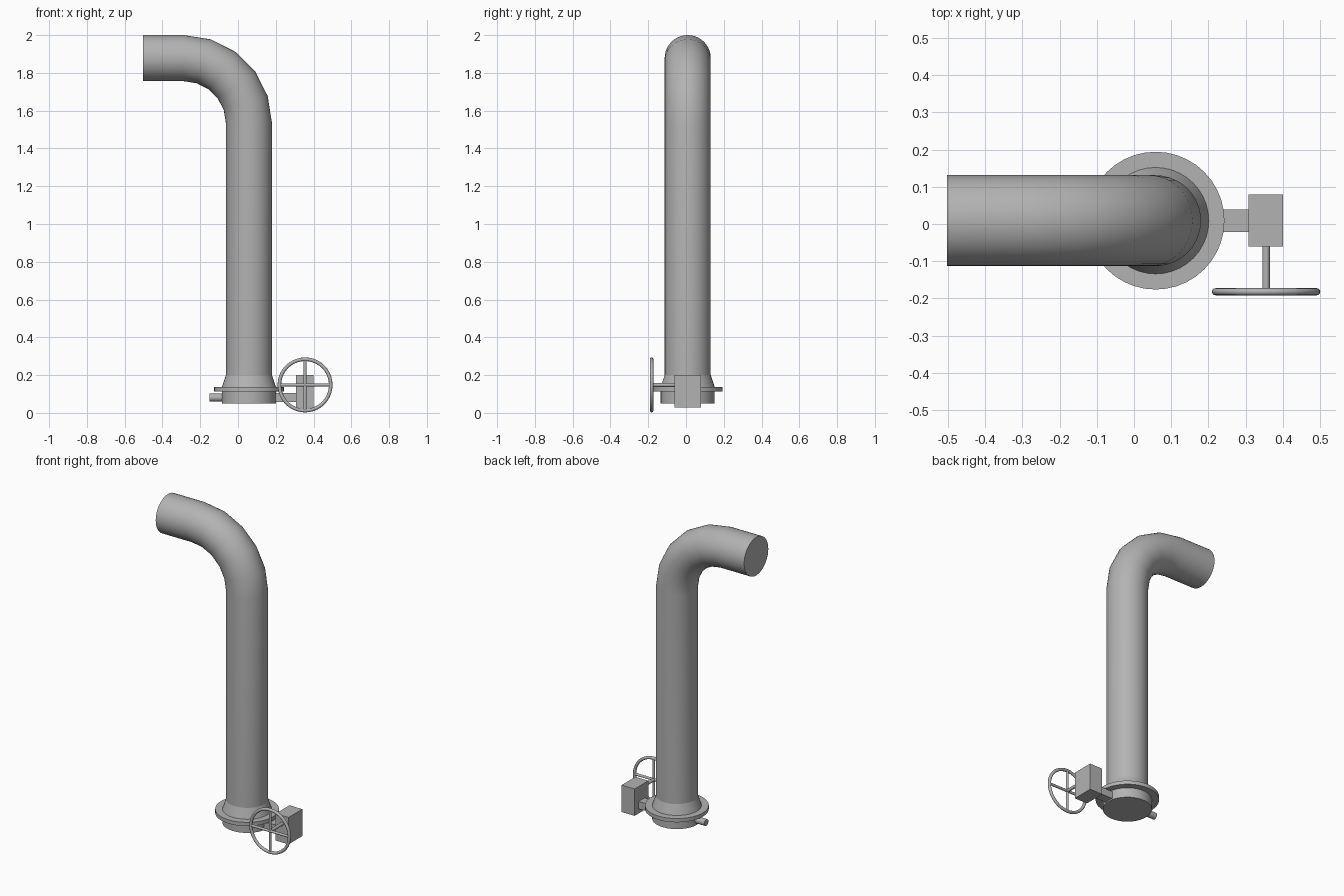
import bpy, bmesh, math
from mathutils import Vector, Matrix

cube = bpy.data.objects.get("Cube")
if cube:
    bpy.data.objects.remove(cube, do_unlink=True)

GREY = (0.45, 0.45, 0.45, 1)
metal = bpy.data.materials.new("grey metal")
metal.use_nodes = True
metal.diffuse_color = GREY
metal.node_tree.nodes["Principled BSDF"].inputs["Base Color"].default_value = GREY

CX, CY = 0.058, 0.009          # pipe axis
PIPE_R, BEND_R, TOP_Z = 0.122, 0.345, 1.878
HUB = Vector((0.355, -0.182, 0.148))


def finish(name, bm, smooth=True):
    bmesh.ops.recalc_face_normals(bm, faces=bm.faces)
    mesh = bpy.data.meshes.new(name)
    bm.to_mesh(mesh)
    bm.free()
    mesh.materials.append(metal)
    obj = bpy.data.objects.new(name, mesh)
    bpy.context.collection.objects.link(obj)
    if smooth:
        bpy.ops.object.select_all(action='DESELECT')
        obj.select_set(True)
        bpy.context.view_layer.objects.active = obj
        bpy.ops.object.shade_smooth_by_angle(angle=math.radians(35))
    return obj


def skin(bm, rings, closed=False):
    """Join rings of vertices with quads; cap the ends unless closed."""
    pairs = list(zip(rings, rings[1:]))
    if closed:
        pairs.append((rings[-1], rings[0]))
    for a, b in pairs:
        n = len(a)
        for i in range(n):
            j = (i + 1) % n
            bm.faces.new((a[i], a[j], b[j], b[i]))
    if not closed:
        bm.faces.new(rings[0])
        bm.faces.new(rings[-1])


def ring(bm, centre, u, v, radius, n):
    angles = [math.tau * i / n for i in range(n)]
    return [bm.verts.new(centre + radius * (u * math.cos(a) + v * math.sin(a)))
            for a in angles]


def rod(name, start, end, radius, n=16):
    start, end = Vector(start), Vector(end)
    axis = (end - start).normalized()
    u = axis.orthogonal().normalized()
    v = axis.cross(u)
    bm = bmesh.new()
    skin(bm, [ring(bm, p, u, v, radius, n) for p in (start, end)])
    return finish(name, bm)


def box(name, low, high):
    low, high = Vector(low), Vector(high)
    bm = bmesh.new()
    bmesh.ops.create_cube(bm, size=1, matrix=Matrix.Translation((low + high) / 2)
                          @ Matrix.Diagonal((*(high - low), 1)))
    return finish(name, bm, smooth=False)


X, Y, Z = Vector((1, 0, 0)), Vector((0, 1, 0)), Vector((0, 0, 1))

# Main pipe: upright run, five-segment elbow, short level outlet
bm = bmesh.new()
rings = [ring(bm, Vector((CX, CY, 0.15)), X, Y, PIPE_R, 40)]
pivot = Vector((CX - BEND_R, CY, TOP_Z - BEND_R))
for step in range(6):
    a = math.radians(18 * step)
    out = X * math.cos(a) + Z * math.sin(a)
    rings.append(ring(bm, pivot + out * BEND_R, out, Y, PIPE_R, 40))
rings.append(ring(bm, Vector((-0.503, CY, TOP_Z)), Z, Y, PIPE_R, 40))
skin(bm, rings)
finish("bent_pipe", bm)

# Base: collar, flange and tapered neck turned from one profile
bm = bmesh.new()
profile = [(0.143, 0.05), (0.143, 0.113), (0.185, 0.113),
           (0.185, 0.137), (0.143, 0.137), (PIPE_R, 0.2)]
skin(bm, [ring(bm, Vector((CX, CY, z)), X, Y, r, 40) for r, z in profile])
finish("flanged_base", bm)

# Drain stub and valve gearbox
rod("drain_stub", (CX, CY, 0.081), (-0.15, CY, 0.081), 0.021)
box("gearbox_arm", (0.15, CY - 0.03, 0.058), (0.32, CY + 0.03, 0.105))
box("gearbox", (0.308, -0.06, 0.028), (0.4, 0.079, 0.2))

# Handwheel: stem, rim and crossed spokes
rod("wheel_stem", (HUB.x, -0.05, HUB.z), HUB, 0.01)
RIM_R, TUBE_R = 0.136, 0.0095
bm = bmesh.new()
rings = []
for i in range(40):
    a = math.tau * i / 40
    out = X * math.cos(a) + Z * math.sin(a)
    rings.append(ring(bm, HUB + out * RIM_R, out, Y, TUBE_R, 12))
skin(bm, rings, closed=True)
finish("wheel_rim", bm)
for name, axis in (("level_spoke", X), ("upright_spoke", Z)):
    rod(name, HUB - axis * RIM_R, HUB + axis * RIM_R, 0.008, 12)
